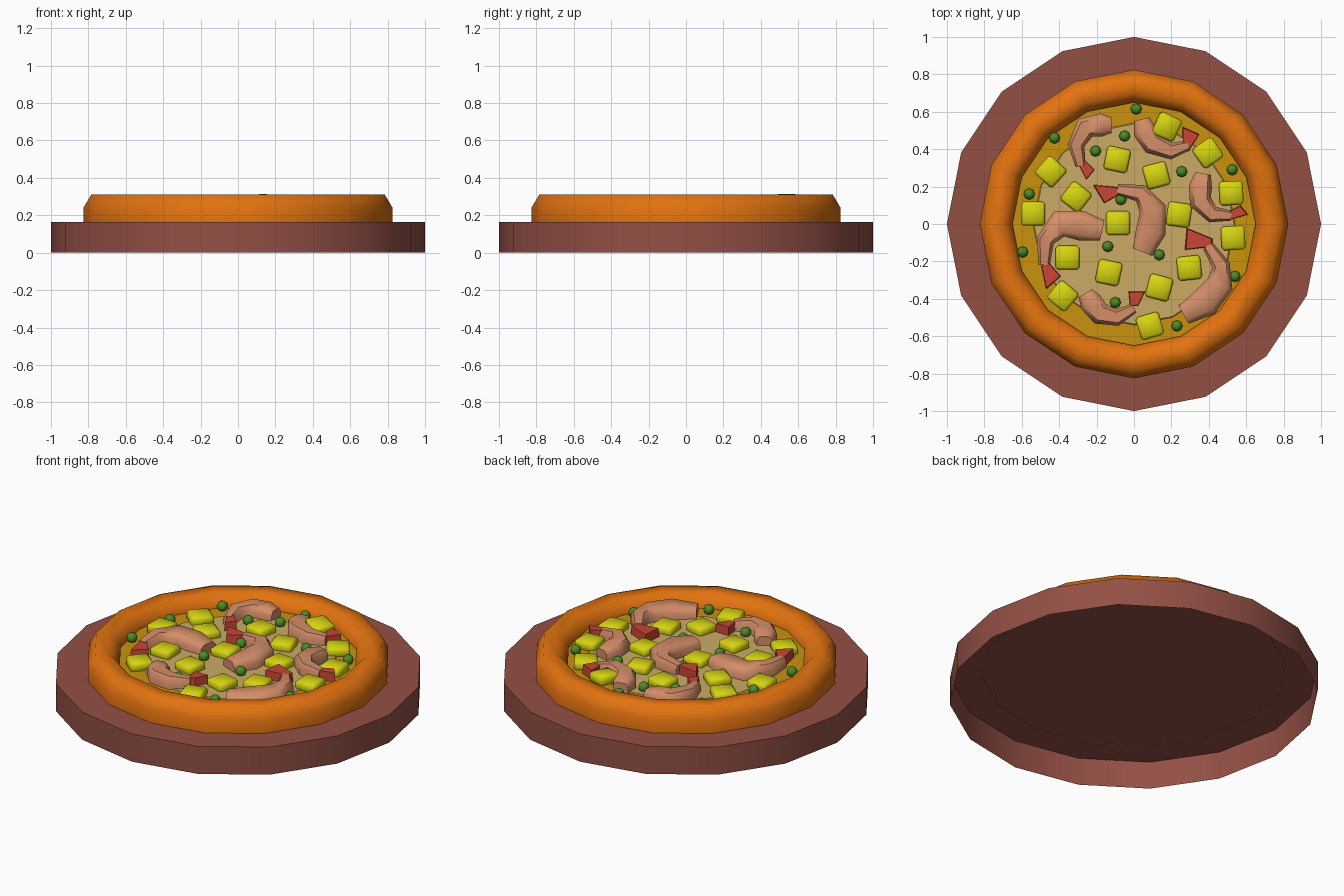
import bpy, bmesh, math
from mathutils import Vector, Matrix

if "Cube" in bpy.data.objects:
    bpy.data.objects.remove(bpy.data.objects["Cube"])


def material(name, rgb):
    m = bpy.data.materials.new(name)
    m.diffuse_color = (*rgb, 1)
    m.use_nodes = True
    m.node_tree.nodes["Principled BSDF"].inputs["Base Color"].default_value = m.diffuse_color
    return m


WOOD = material("board_brown", (0.29, 0.08, 0.06))
CRUST = material("crust_orange", (0.76, 0.17, 0.005))
GOLD = material("sauce_gold", (0.58, 0.29, 0.004))
TAN = material("cheese_tan", (0.60, 0.40, 0.13))
YELLOW = material("pineapple_yellow", (0.68, 0.66, 0.006))
SALMON = material("shrimp_salmon", (0.66, 0.27, 0.14))
RED = material("tail_red", (0.58, 0.06, 0.035))
GREEN = material("pea_green", (0.07, 0.26, 0.02))
CHEESE_Z = 0.235


def finish(name, bm, mat, angle=35, recalc=True):
    if recalc:
        bmesh.ops.recalc_face_normals(bm, faces=bm.faces[:])
    me = bpy.data.meshes.new(name)
    bm.to_mesh(me)
    bm.free()
    me.materials.append(mat)
    ob = bpy.data.objects.new(name, me)
    bpy.context.collection.objects.link(ob)
    bpy.ops.object.select_all(action='DESELECT')
    ob.select_set(True)
    bpy.context.view_layer.objects.active = ob
    bpy.ops.object.shade_smooth_by_angle(angle=math.radians(angle))
    return ob


def lathe(name, profile, mat, angle=35, n=16):
    # profile runs bottom-outside upward and inward; radius 0 makes a cap
    bm = bmesh.new()
    rings = []
    for r, z in profile:
        if r == 0:
            rings.append([bm.verts.new((0, 0, z))] * n)
        else:
            rings.append([bm.verts.new((r * math.cos(2 * math.pi * i / n),
                                        r * math.sin(2 * math.pi * i / n), z)) for i in range(n)])
    for a, b in zip(rings, rings[1:]):
        for i in range(n):
            j = (i + 1) % n
            vs = [a[i], a[j], b[j]] + ([b[i]] if b[i] is not b[j] else [])
            bm.faces.new(vs)
    return finish(name, bm, mat, angle, recalc=False)


def shrimp_body(name, path, widths, h=0.072):
    # sweep a flat-bottomed rounded section along the curled path
    bm = bmesh.new()
    pts = [Vector(p) for p in path]
    rings = []
    for i, p in enumerate(pts):
        t = (pts[min(i + 1, len(pts) - 1)] - pts[max(i - 1, 0)]).normalized()
        side = Vector((-t.y, t.x))
        w = widths[i]
        hh = h * (0.8 if i in (0, len(pts) - 1) else 1)
        sec = [(-1, -0.01), (-1, hh * 0.62), (-0.62, hh), (0.62, hh), (1, hh * 0.62), (1, -0.01)]
        rings.append([bm.verts.new((p.x + side.x * w * s, p.y + side.y * w * s, CHEESE_Z + z))
                      for s, z in sec])
    for a, b in zip(rings, rings[1:]):
        for k in range(6):
            bm.faces.new((a[k], a[(k + 1) % 6], b[(k + 1) % 6], b[k]))
    bm.faces.new(rings[0])
    bm.faces.new(rings[-1])
    finish(name, bm, SALMON, 50)


def shrimp_tail(name, tip, a, b):
    # wedge that fans out from the narrow end of the body
    bm = bmesh.new()
    tip, a, b = Vector(tip), Vector(a), Vector(b)
    d = (a - b).normalized() * 0.022
    outline = [tip + d, a, b, tip - d]
    low = [bm.verts.new((p.x, p.y, CHEESE_Z - 0.01)) for p in outline]
    c = sum(outline, Vector((0, 0))) / 4
    top = []
    for p in outline:
        q = c + (p - c) * 0.9
        top.append(bm.verts.new((q.x, q.y, CHEESE_Z + 0.055)))
    for k in range(4):
        bm.faces.new((low[k], low[(k + 1) % 4], top[(k + 1) % 4], top[k]))
    bm.faces.new(low)
    bm.faces.new(top)
    finish(name, bm, RED)


# Board: open underneath
lathe("board", [(1, 0), (1, 0.165), (0, 0.165)], WOOD)

# Crust ring
lathe("crust", [(0.825, 0.163), (0.825, 0.243), (0.785, 0.31), (0.70, 0.31),
                (0.65, 0.25), (0.65, 0.225)], CRUST, 70)

# Sauce and melted cheese
lathe("sauce", [(0.66, CHEESE_Z), (0, CHEESE_Z)], GOLD)
lathe("cheese", [(0.54, CHEESE_Z + 0.001), (0.535, CHEESE_Z + 0.005), (0, CHEESE_Z + 0.005)], TAN)

# Shrimp: body path from tail to head, then tail tip and fan corners
SMALL = (0.027, 0.045, 0.06, 0.062, 0.042)
LARGE = (0.03, 0.048, 0.072, 0.08, 0.055)
shrimps = [
    ([(-.285, .31), (-.31, .42), (-.26, .515), (-.175, .53), (-.12, .53)], SMALL,
     (-.28, .33), (-.21, .29), (-.255, .235)),
    ([(.29, .42), (.20, .39), (.10, .43), (.055, .50), (.04, .56)], SMALL,
     (.28, .41), (.26, .52), (.35, .48)),
    ([(.52, .045), (.42, .05), (.355, .12), (.355, .20), (.37, .27)], SMALL,
     (.50, .04), (.57, .10), (.61, .05)),
    ([(-.09, .185), (.035, .165), (.10, .08), (.09, -.04), (.045, -.15)], LARGE,
     (-.08, .18), (-.22, .21), (-.16, .11)),
    ([(-.48, -.22), (-.475, -.09), (-.40, .0), (-.28, -.01), (-.17, -.035)], LARGE,
     (-.48, -.21), (-.39, -.28), (-.47, -.35)),
    ([(.395, -.115), (.465, -.22), (.46, -.32), (.38, -.42), (.265, -.485)], LARGE,
     (.42, -.10), (.28, -.02), (.27, -.14)),
    ([(.0, -.45), (-.09, -.50), (-.18, -.48), (-.23, -.42), (-.26, -.37)], SMALL,
     (.0, -.44), (-.03, -.36), (.06, -.36)),
]
for i, (path, widths, tip, a, b) in enumerate(shrimps):
    shrimp_body(f"shrimp_body_{i}", path, widths)
    shrimp_tail(f"shrimp_tail_{i}", tip, a, b)

# Pineapple chunks: x, y, turn in degrees
chunks = [(.175, .52, -25), (.395, .38, 35), (-.09, .345, -12), (.12, .26, 15), (-.445, .28, -42),
          (-.31, .145, -38), (-.54, .055, 0), (.52, .165, 3), (-.085, .005, 0), (.24, .05, -8),
          (.53, -.075, 3), (-.355, -.18, 0), (-.135, -.26, -12), (.295, -.235, 6),
          (.135, -.34, -15), (-.38, -.385, -40), (.085, -.545, 17)]
for i, (x, y, deg) in enumerate(chunks):
    bm = bmesh.new()
    bmesh.ops.create_cube(bm, size=1, matrix=Matrix.Diagonal((0.128, 0.128, 0.06, 1)))
    bmesh.ops.bevel(bm, geom=bm.edges[:], offset=0.013, segments=1, affect='EDGES')
    ob = finish(f"pineapple_{i}", bm, YELLOW, 50)
    lift = 0.025 if i == 0 else 0
    ob.location = (x, y, CHEESE_Z + 0.016 + lift)
    ob.rotation_euler = (0, math.radians(8 if i == 0 else 0), math.radians(deg))

# Peas
peas = [(.012, .615), (-.425, .46), (-.05, .47), (-.205, .39), (.255, .28), (.525, .29),
        (-.56, .16), (-.07, .13), (-.595, -.15), (-.14, -.12), (.135, -.165), (.54, -.28),
        (-.10, -.42), (.23, -.545)]
for i, (x, y) in enumerate(peas):
    bm = bmesh.new()
    bmesh.ops.create_uvsphere(bm, u_segments=8, v_segments=6, radius=0.03)
    finish(f"pea_{i}", bm, GREEN, 60).location = (x, y, CHEESE_Z + 0.022)
